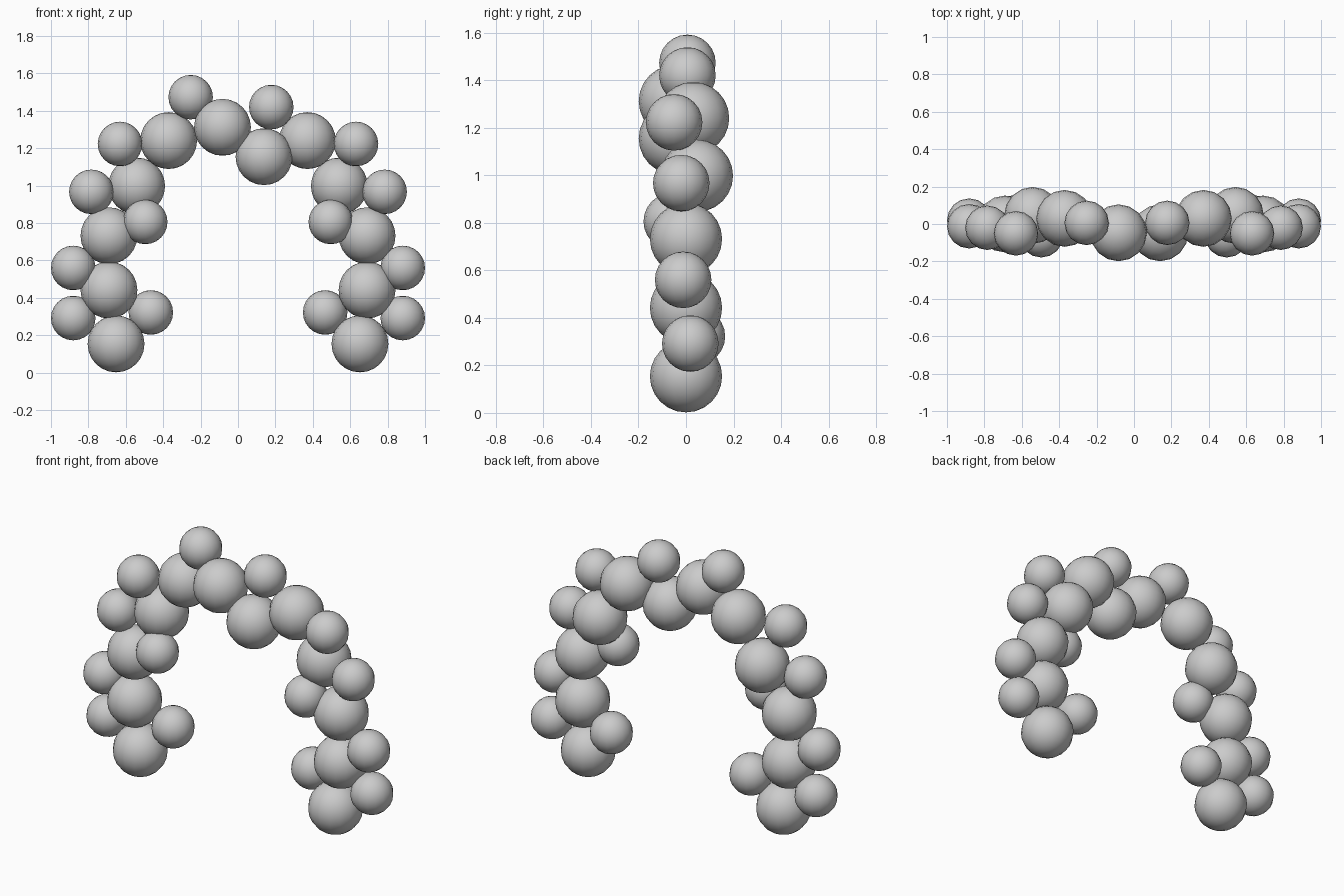
import bpy

if "Cube" in bpy.data.objects:
    bpy.data.objects.remove(bpy.data.objects["Cube"])

BIG, SMALL = 0.152, 0.119


def balloon(name, x, y, z, r):
    bpy.ops.mesh.primitive_uv_sphere_add(segments=16, ring_count=12, radius=r,
                                         location=(x, y, z))
    ob = bpy.context.object
    ob.name = name
    bpy.ops.object.shade_smooth()
    return ob


# Large balloons forming the two matching legs of the arch
for i, (x, y, z) in enumerate([(0.652, 0.0, 0.154), (0.69, 0.0, 0.442),
                               (0.69, 0.0, 0.732), (0.542, 0.046, 0.998),
                               (0.371, 0.03, 1.241)]):
    for side, s in (("left", -1), ("right", 1)):
        balloon(f"large_balloon_{side}_{i}", s * x, y, z, BIG)

# Large balloons at the crown, not symmetric
balloon("crown_balloon_high", -0.083, -0.047, 1.312, BIG)
balloon("crown_balloon_low", 0.139, -0.047, 1.155, BIG)

# Small accent balloons on both sides
for i, (x, y, z) in enumerate([(0.881, 0.018, 0.292), (0.881, -0.012, 0.56),
                               (0.784, -0.02, 0.967), (0.631, -0.05, 1.223),
                               (0.496, -0.06, 0.806), (0.466, 0.046, 0.322)]):
    for side, s in (("left", -1), ("right", 1)):
        balloon(f"small_balloon_{side}_{i}", s * x, y, z, SMALL)

# Small accent balloons on top
balloon("top_balloon_left", -0.253, 0.006, 1.473, SMALL)
balloon("top_balloon_right", 0.178, 0.006, 1.42, SMALL)
